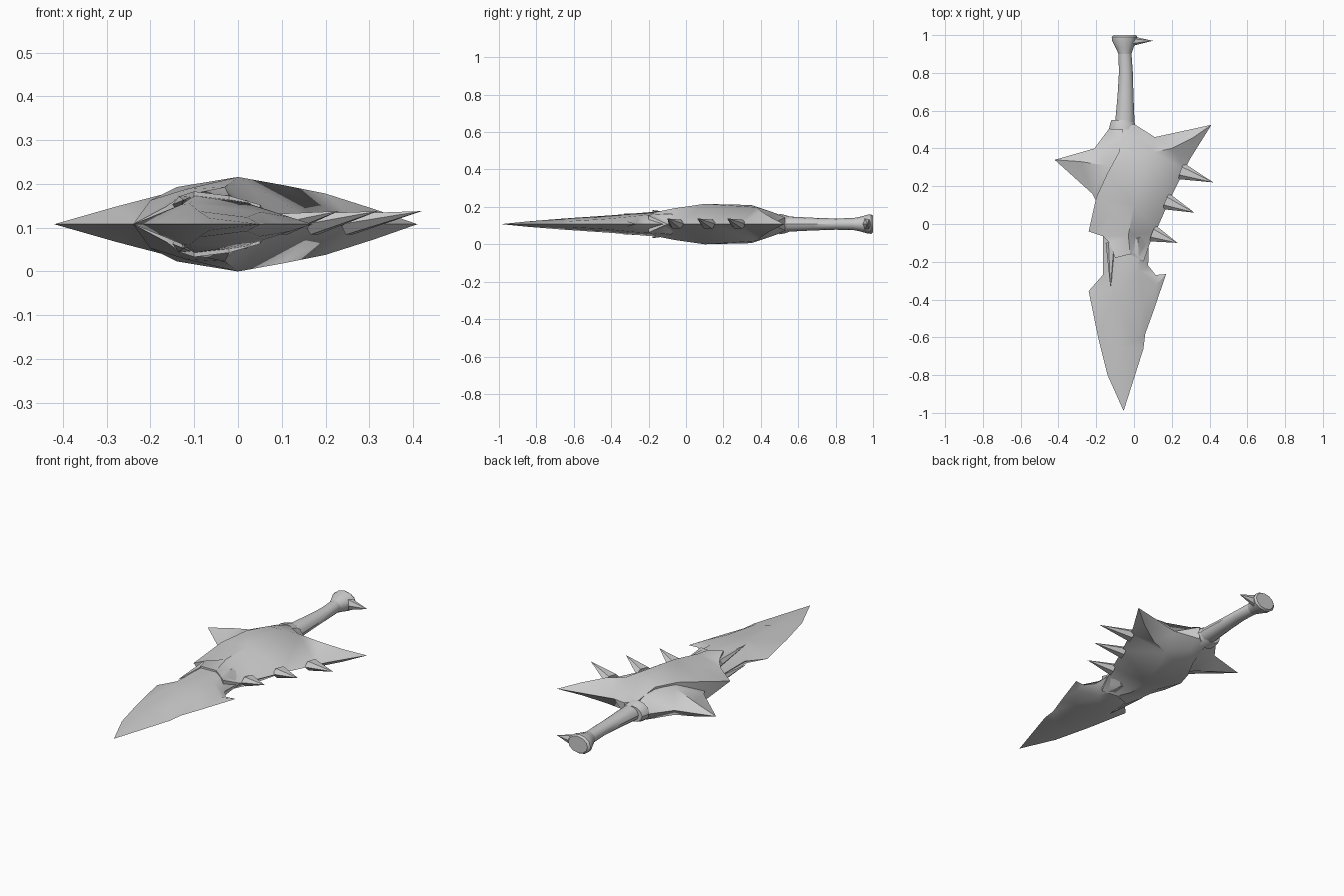
import bpy, bmesh, math
from mathutils import Vector
from mathutils.geometry import delaunay_2d_cdt

if "Cube" in bpy.data.objects:
    bpy.data.objects.remove(bpy.data.objects["Cube"])

MID = 0.108  # height of the flat symmetry plane
metal = bpy.data.materials.new("grey metal")
metal.diffuse_color = (0.6, 0.6, 0.6, 1)
metal.use_nodes = True
metal.node_tree.nodes["Principled BSDF"].inputs["Base Color"].default_value = metal.diffuse_color


def finish(name, bm, angle=35):
    me = bpy.data.meshes.new(name)
    bm.to_mesh(me)
    bm.free()
    me.materials.append(metal)
    ob = bpy.data.objects.new(name, me)
    bpy.context.collection.objects.link(ob)
    bpy.ops.object.select_all(action='DESELECT')
    ob.select_set(True)
    bpy.context.view_layer.objects.active = ob
    bpy.ops.object.shade_smooth_by_angle(angle=math.radians(angle))
    return ob


def shell(name, outline, inner, ridges):
    """Symmetric plate: counter-clockwise outline and inner points, each (x, y, half thickness)."""
    n = len(outline)
    pts = outline + inner
    edges = [(a + n, b + n) for a, b in ridges]
    co, _, tris, orig, _, _ = delaunay_2d_cdt(
        [Vector(p[:2]) for p in pts], edges, [list(range(n))], 1, 1e-5)
    bm = bmesh.new()
    top, bot, index = [], [], {}
    for k, c in enumerate(co):
        h = pts[orig[k][0]][2] if orig[k] else 0.03
        for o in orig[k]:
            index[o] = k
        t = bm.verts.new((c.x, c.y, MID + h))
        top.append(t)
        bot.append(bm.verts.new((c.x, c.y, MID - h)) if h > 0 else t)
    for f in tris:
        bm.faces.new([top[i] for i in f])
        low = [bot[i] for i in reversed(f)]
        if any(v not in top for v in low):
            bm.faces.new(low)
    # rim walls where the edge has thickness
    for i in range(n):
        a, b = index[i], index[(i + 1) % n]
        wall = list(dict.fromkeys([bot[a], bot[b], top[b], top[a]]))
        if len(wall) > 2:
            bm.faces.new(wall)
    return finish(name, bm)


def loft(name, rings, sides=12):
    """Elliptical rings along y, each (y, centre x, radius x, radius z)."""
    bm = bmesh.new()
    loops = [[bm.verts.new((cx + rx * math.cos(a), y, MID + rz * math.sin(a)))
              for a in (2 * math.pi * k / sides for k in range(sides))]
             for y, cx, rx, rz in rings]
    for r, s in zip(loops, loops[1:]):
        for k in range(sides):
            j = (k + 1) % sides
            bm.faces.new((r[k], s[k], s[j], r[j]))
    bm.faces.new(loops[0])
    bm.faces.new(loops[-1][::-1])
    bmesh.ops.recalc_face_normals(bm, faces=bm.faces)
    return finish(name, bm)


def thorn(name, base, tip, wide, thick, sides=6):
    """Flattened spike from base to tip."""
    base, tip = Vector(base), Vector(tip)
    d = (tip - base).normalized()
    side = d.cross(Vector((0, 0, 1))).normalized()
    up = side.cross(d)
    bm = bmesh.new()
    ring = [bm.verts.new(base + side * wide * math.cos(a) + up * thick * math.sin(a))
            for a in (2 * math.pi * k / sides for k in range(sides))]
    end = bm.verts.new(tip)
    for k in range(sides):
        bm.faces.new((ring[k], ring[(k + 1) % sides], end))
    bm.faces.new(ring[::-1])
    bmesh.ops.recalc_face_normals(bm, faces=bm.faces)
    return finish(name, bm)


# guard body with the right horn
shell("guard_body",
      [(0, .53, .035), (-.06, .50, .05), (-.08, .38, .085), (-.14, .27, .085),
       (-.20, .14, .055), (-.24, -.04, 0), (-.165, -.065, .04), (-.13, -.10, .065),
       (-.10, -.18, .075), (-.02, -.16, .065), (.05, -.20, .045), (.085, -.10, 0),
       (.115, -.04, 0), (.19, .13, 0), (.27, .29, 0), (.30, .35, 0),
       (.41, .525, 0), (.11, .46, 0)],
      [(0, .10, .108), (-.02, .35, .102), (.10, .38, .09), (.20, .40, .07),
       (.31, .455, .035), (0, .46, .065), (-.12, .05, .08), (-.03, -.06, .085)],
      [(0, 1), (1, 2), (2, 3), (3, 4), (1, 5), (0, 7)])

# left horn plate tucked under the body
shell("left_horn",
      [(-.02, .52, .035), (-.12, .53, 0), (-.135, .50, 0), (-.21, .40, 0),
       (-.42, .34, 0), (-.22, .16, 0), (-.20, .12, 0), (-.10, .20, .075), (0, .40, .08)],
      [(-.08, .45, .065), (-.15, .31, .074), (-.28, .33, .04)],
      [(0, 1), (1, 2)])

# blade with two barbs
shell("blade",
      [(-.15, -.03, 0), (-.165, -.07, 0), (-.165, -.27, 0), (-.24, -.355, 0),
       (-.19, -.60, 0), (-.14, -.80, 0), (-.055, -.99, 0), (.05, -.66, 0),
       (.06, -.58, 0), (.10, -.47, 0), (.17, -.265, 0), (.115, -.27, 0),
       (.075, -.22, 0), (.08, -.03, 0)],
      [(-.10, -.05, .06), (-.10, -.18, .065), (-.13, -.34, .045), (-.11, -.40, .047),
       (-.09, -.65, .03), (-.065, -.85, .014), (.02, -.08, .055), (.03, -.25, .045),
       (.05, -.42, .028), (.02, -.62, .016), (.12, -.32, .016)],
      [(0, 1), (1, 3), (3, 4), (4, 5), (6, 7), (7, 8), (8, 9)])

# thorns along the right edge
for i, (bx, by, tx, ty) in enumerate([(.10, -.05, .23, -.10), (.17, .12, .32, .06),
                                      (.25, .28, .42, .22)]):
    thorn(f"edge_thorn_{i + 1}", (bx, by, MID), (tx, ty, .138), .045, .028)

# fangs of the cuff lying over both blade faces
for side, s in (("upper", 1), ("lower", -1)):
    thorn(f"{side}_cuff_fang", (-.12, -.10, MID + s * .045), (-.125, -.34, MID + s * .055),
          .03, .022)

# handle
loft("collar", [(.50, -.06, .07, .055), (.525, -.06, .068, .05), (.55, -.062, .058, .042)])
loft("grip", [(.48, -.05, .05, .04), (.56, -.048, .05, .04), (.68, -.045, .042, .034),
              (.80, -.043, .037, .03), (.91, -.048, .034, .033)])
loft("pommel", [(.90, -.048, .034, .033), (.935, -.05, .048, .04), (.97, -.052, .064, .05),
                (.99, -.05, .068, .052), (1.0, -.048, .058, .045)])
thorn("pommel_hook", (-.03, .968, MID), (.10, .97, MID), .03, .04)
